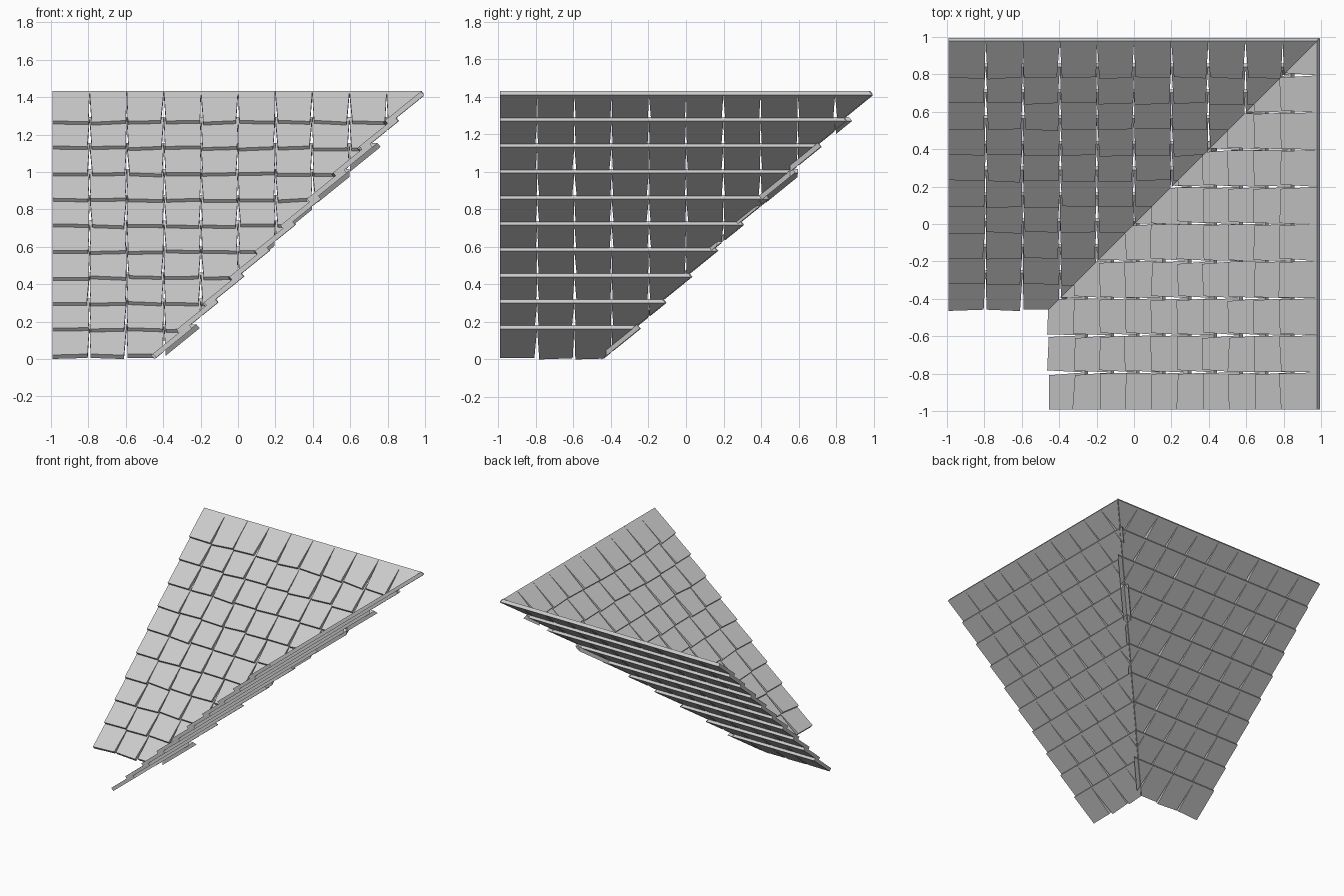
import bpy, bmesh, random
from mathutils import Vector

if "Cube" in bpy.data.objects:
    bpy.data.objects.remove(bpy.data.objects["Cube"])

ROWS, COLS = 10, 10
START, PITCH = -0.992, 0.1985          # first column edge and column width
LENGTH, THICK = 0.255, 0.027           # shingle length up the slope, thickness
UP = Vector((0, 0.777, 0.629))         # up the tilted shingle
DOWN_N = Vector((0, 0.629, -0.777))    # into the roof


def add_shingle(bm, row, col, rng):
    """One tapered slab with an uneven lower edge, trimmed at the valley."""
    base = Vector((0, 0.78 - 0.1378 * row, 1.28 - 0.1385 * row))
    left = START + col * PITCH
    right = left + PITCH
    inset_l = 0 if col == 0 else rng.uniform(0.003, 0.016)
    inset_r = rng.uniform(0.003, 0.016)
    slip_l, slip_r = rng.uniform(-0.009, 0.009), rng.uniform(-0.009, 0.009)
    outline = [(left + inset_l, slip_l), (right - inset_r, slip_r),
               (right, LENGTH), (left, LENGTH)]
    part = bmesh.new()
    top = [part.verts.new(Vector((u, 0, 0)) + base + UP * s) for u, s in outline]
    low = [part.verts.new(v.co + DOWN_N * THICK) for v in top]
    part.faces.new(top)
    part.faces.new(low[::-1])
    for i in range(4):
        j = (i + 1) % 4
        part.faces.new((top[j], top[i], low[i], low[j]))
    # valley cut along x = y, a few pieces cut roughly and poking under
    extra = rng.uniform(0.015, 0.05) if rng.random() < 0.25 else 0.004
    cut = bmesh.ops.bisect_plane(
        part, geom=part.verts[:] + part.edges[:] + part.faces[:],
        plane_co=(extra, 0, 0), plane_no=(1, -1, 0), clear_outer=True)
    edges = [e for e in cut['geom_cut'] if isinstance(e, bmesh.types.BMEdge)]
    if edges:
        bmesh.ops.holes_fill(part, edges=edges, sides=0)
    bmesh.ops.recalc_face_normals(part, faces=part.faces[:])
    # append to the slope mesh
    new = {v: bm.verts.new(v.co) for v in part.verts}
    for f in part.faces:
        bm.faces.new([new[v] for v in f.verts])
    part.free()


def build_slope(name, seed, swap):
    rng = random.Random(seed)
    bm = bmesh.new()
    for row in range(ROWS):
        for col in range(COLS):
            add_shingle(bm, row, col, rng)
    # the second slope is the first mirrored across the valley
    if swap:
        for v in bm.verts:
            v.co.x, v.co.y = v.co.y, v.co.x
        bmesh.ops.reverse_faces(bm, faces=bm.faces[:])
    low = min(v.co.z for v in bm.verts)
    bmesh.ops.translate(bm, verts=bm.verts[:], vec=(0, 0, -low))
    mesh = bpy.data.meshes.new(name)
    bm.to_mesh(mesh)
    bm.free()
    bpy.context.collection.objects.link(bpy.data.objects.new(name, mesh))


build_slope("front_roof_shingles", 3, False)
build_slope("side_roof_shingles", 8, True)
